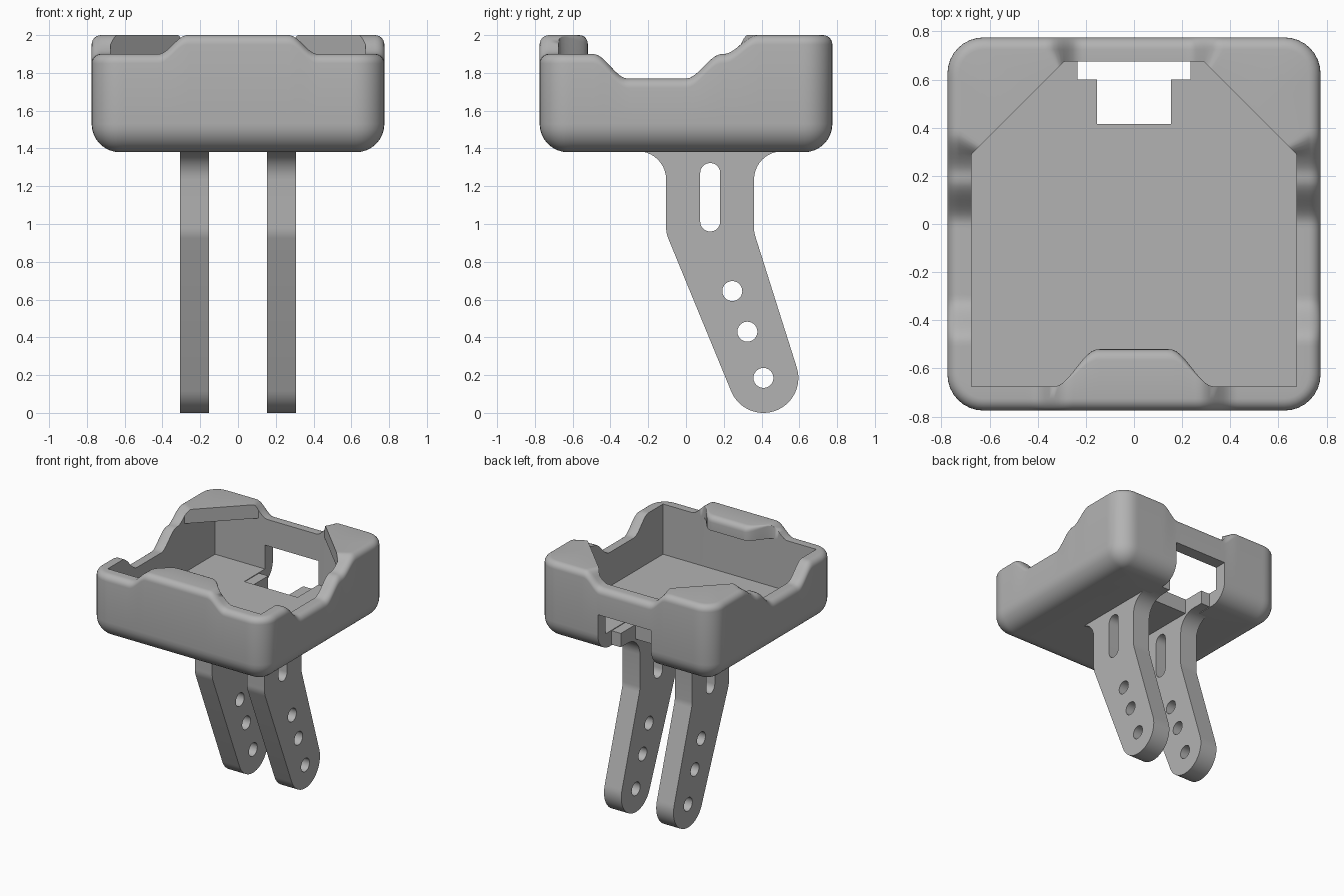
import bpy, bmesh, math
from mathutils import Matrix, Vector

if "Cube" in bpy.data.objects:
    bpy.data.objects.remove(bpy.data.objects["Cube"], do_unlink=True)

grey = bpy.data.materials.new("light grey")
grey.use_nodes = True
grey.diffuse_color = (0.45, 0.45, 0.45, 1)
grey.node_tree.nodes["Principled BSDF"].inputs["Base Color"].default_value = grey.diffuse_color

CORE, R, CAV = 0.625, 0.15, 0.675       # corner centres, corner radius, cavity half width
BASE, FLOOR, LEDGE = 1.38, 1.5, 1.89


def smooth(a, b, v):
    t = max(0, min(1, (v - a) / (b - a)))
    return t * t * (3 - 2 * t)


def clamp(v, m):
    return max(-m, min(m, v))


def arc(cx, cy, r, a0, a1, n=10):
    angles = [math.radians(a0 + (a1 - a0) * i / n) for i in range(n + 1)]
    return [(cx + r * math.cos(a), cy + r * math.sin(a)) for a in angles]


def finish(obj):
    obj.data.materials.clear()
    obj.data.materials.append(grey)
    bpy.ops.object.select_all(action='DESELECT')
    obj.select_set(True)
    bpy.context.view_layer.objects.active = obj
    bpy.ops.object.shade_smooth_by_angle(angle=math.radians(35))


def rim_height(x, y):
    if abs(y) > abs(x):
        if y > 0:                                   # back: low in the middle
            return 1.9 + 0.1 * smooth(0.22, 0.36, abs(x))
        return 2.0 - 0.1 * smooth(0.27, 0.42, abs(x))   # front: raised lip
    return (1.9 - 0.13 * smooth(-0.49, -0.31, y) + 0.13 * smooth(0, 0.19, y)
            + 0.1 * smooth(0.2, 0.38, y))           # sides: scooped


def inner_edge(x, y):
    """Plan of the opening: square with back corner caps and a front lip."""
    ix, iy, lip = clamp(x, CAV), clamp(y, CAV), 0
    if y < 0 and abs(y) > abs(x):
        lip = 1 - smooth(0.15, 0.33, abs(x))
        iy += 0.155 * lip
    u = abs(x) - y
    if y > 0 and abs(u) < 0.485:
        u *= 0.794
        ix, iy = math.copysign((0.965 + u) / 2, x), (0.965 - u) / 2
    return ix, iy, lip


def column(base, normal):
    """One cross-section of the tray, from underside over the rim to the floor."""
    def ring(inset, z):
        p = base + normal * (R - inset)
        return (p.x, p.y, z)
    out = base + normal * R
    h = rim_height(out.x, out.y)
    ix, iy, lip = inner_edge(out.x, out.y)
    pts = [ring(R - r, z) for r, z in arc(0, BASE + R, R, -90, 0, 8)]
    pts += [ring(0.05 - r, z) for r, z in arc(0, h - 0.05, 0.05, 0, 90, 6)]
    f = 0.045 * lip
    pts += [(ix, iy - f + r, z) for r, z in arc(0, h - f, f, 90, 0, 5)]
    cx, cy = clamp(out.x, CAV), clamp(out.y, CAV)
    ledge = min(h, LEDGE)
    return pts + [(ix, iy, ledge), (cx, cy, ledge), (cx, cy, FLOOR)]


# Tray: loft of cross-sections around a rounded square
SIDE, TURN = 64, 8
columns = []
for k in range(4):
    rot = Matrix.Rotation(k * math.pi / 2, 2)
    for i in range(SIDE):
        columns.append(column(rot @ Vector((CORE, CORE * (2 * i / SIDE - 1))),
                              rot @ Vector((1, 0))))
    for i in range(TURN):
        a = math.pi / 2 * i / TURN
        columns.append(column(rot @ Vector((CORE, CORE)),
                              rot @ Vector((math.cos(a), math.sin(a)))))

bm = bmesh.new()
grid = [[bm.verts.new(p) for p in c] for c in columns]
for a, b in zip(grid, grid[1:] + grid[:1]):
    for j in range(len(a) - 1):
        bm.faces.new((a[j], b[j], b[j + 1], a[j + 1]))
bm.faces.new([c[0] for c in reversed(grid)])
bm.faces.new([c[-1] for c in grid])
bmesh.ops.remove_doubles(bm, verts=bm.verts, dist=1e-4)
bmesh.ops.dissolve_degenerate(bm, edges=bm.edges, dist=1e-5)
bmesh.ops.recalc_face_normals(bm, faces=bm.faces)
mesh = bpy.data.meshes.new("tray")
bm.to_mesh(mesh)
bm.free()
tray = bpy.data.objects.new("tray", mesh)
bpy.context.collection.objects.link(tray)

# Window through the back wall and floor
bpy.ops.mesh.primitive_cube_add(size=1, location=(0, 0.715, 1.445))
cutter = bpy.context.object
cutter.name = "window_cutter"
cutter.scale = (0.47, 0.6, 0.49)
cutter.hide_render = True
cut = tray.modifiers.new("window", 'BOOLEAN')
cut.operation, cut.solver, cut.object = 'DIFFERENCE', 'EXACT', cutter
bpy.context.view_layer.objects.active = tray
bpy.ops.object.modifier_apply(modifier=cut.name)
bpy.data.objects.remove(cutter, do_unlink=True)
finish(tray)

# Legs: flat bent arms with a slot and three holes
outline = (arc(0.41, 0.185, 0.185, 202, 378, 28)
           + arc(0.51, 0.98, 0.15, 198, 180, 5)
           + arc(0.51, 1.235, 0.15, 180, 90)
           + [(0.6, 1.385), (0.6, FLOOR - 0.005), (-0.255, FLOOR - 0.005)]
           + arc(-0.255, 1.235, 0.15, 90, 0)
           + arc(0.045, 0.98, 0.15, 180, 202, 5))
slot = arc(0.128, 1.27, 0.053, 0, 180) + arc(0.128, 1.013, 0.053, 180, 360)
holes = [arc(y, z, 0.053, 0, 345, 23) for y, z in ((0.245, 0.645), (0.325, 0.43), (0.41, 0.185))]

for name, x in (("left_leg", 0.23), ("right_leg", -0.23)):
    curve = bpy.data.curves.new(name, 'CURVE')
    curve.dimensions, curve.fill_mode, curve.extrude = '2D', 'BOTH', 0.076
    for loop in [outline, slot] + holes:
        spline = curve.splines.new('POLY')
        spline.points.add(len(loop) - 1)
        for point, (y, z) in zip(spline.points, loop):
            point.co = (y, z, 0, 1)
        spline.use_cyclic_u = True
    leg = bpy.data.objects.new(name, curve)
    bpy.context.collection.objects.link(leg)
    bpy.ops.object.select_all(action='DESELECT')
    leg.select_set(True)
    bpy.context.view_layer.objects.active = leg
    bpy.ops.object.convert(target='MESH')
    leg = bpy.context.object
    leg.data.transform(Matrix(((0, 0, 1, x), (1, 0, 0, 0), (0, 1, 0, 0), (0, 0, 0, 1))))
    bm = bmesh.new()
    bm.from_mesh(leg.data)
    bmesh.ops.remove_doubles(bm, verts=bm.verts, dist=1e-4)
    bmesh.ops.recalc_face_normals(bm, faces=bm.faces)
    bm.to_mesh(leg.data)
    bm.free()
    finish(leg)
